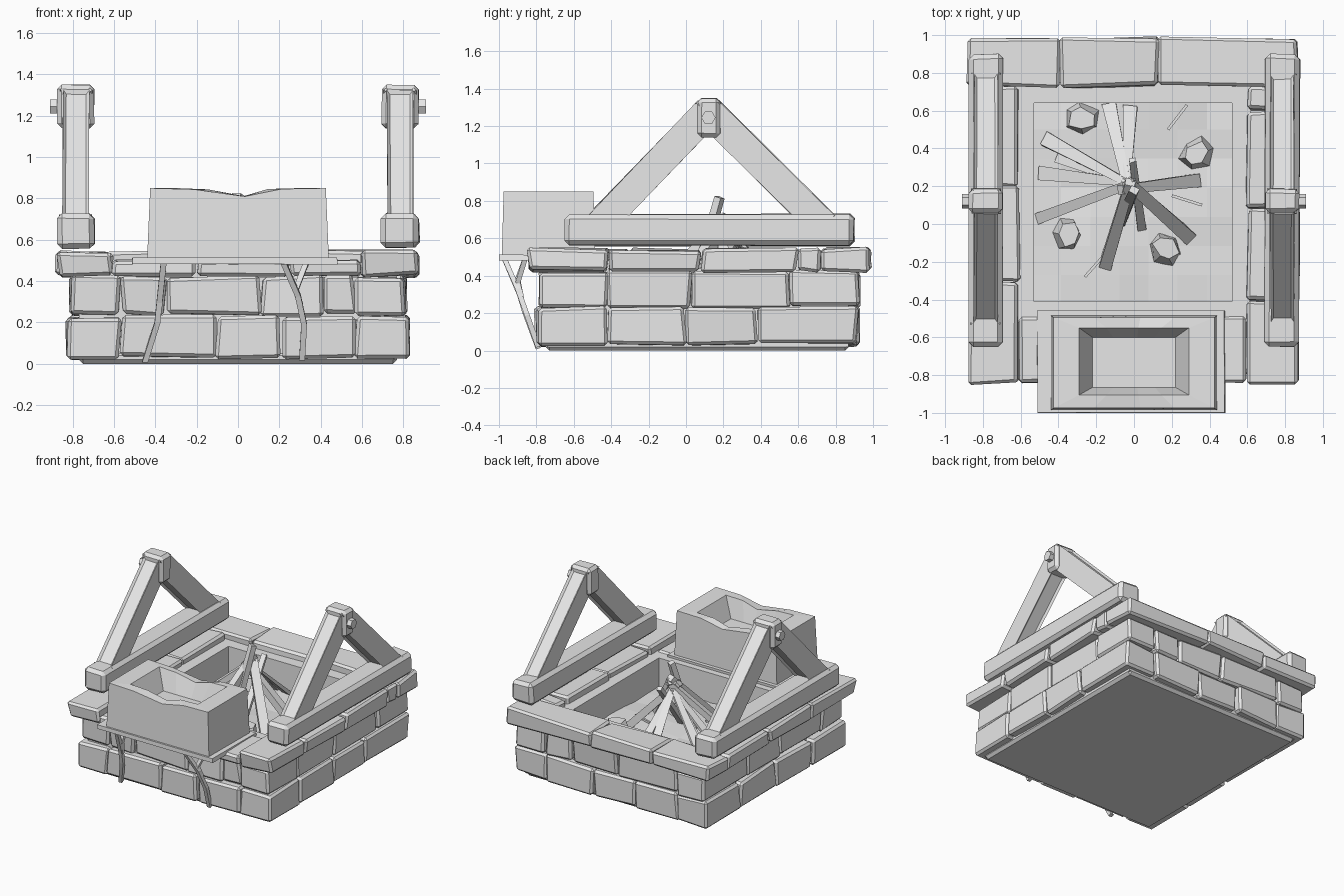
import bpy, bmesh, random
from mathutils import Vector, Matrix

random.seed(7)
cube = bpy.data.objects.get("Cube")
if cube:
    bpy.data.objects.remove(cube, do_unlink=True)

GREY = (0.8, 0.8, 0.8, 1)
mat = bpy.data.materials.new("plain_grey")
mat.use_nodes = True
mat.diffuse_color = GREY
mat.node_tree.nodes["Principled BSDF"].inputs["Base Color"].default_value = GREY


def finish(name, bm):
    bmesh.ops.recalc_face_normals(bm, faces=bm.faces[:])
    mesh = bpy.data.meshes.new(name)
    bm.to_mesh(mesh)
    bm.free()
    mesh.materials.append(mat)
    obj = bpy.data.objects.new(name, mesh)
    bpy.context.collection.objects.link(obj)
    return obj


def jitter(bm, amount):
    for v in bm.verts:
        v.co += Vector([random.uniform(-amount, amount) for _ in range(3)])


def block(name, lo, hi, bevel=0.018, rough=0.0):
    """Box between two corners, with chipped corners and chamfered edges."""
    lo, hi = Vector(lo), Vector(hi)
    bm = bmesh.new()
    bmesh.ops.create_cube(bm, size=1)
    for v in bm.verts:
        v.co = (lo + hi) / 2 + v.co * (hi - lo)
    jitter(bm, rough)
    if bevel:
        bmesh.ops.bevel(bm, geom=bm.edges[:], offset=bevel, segments=1, affect='EDGES')
    return finish(name, bm)


def beam(name, a, b, width, height, side=None, bevel=0.0, taper=1.0, rough=0.0):
    """Squared timber from a to b; width runs along the side direction."""
    a, b = Vector(a), Vector(b)
    d = (b - a).normalized()
    s = Vector(side) if side else d.cross(Vector((0, 0, 1))).normalized()
    u = s.cross(d)
    bm = bmesh.new()
    bmesh.ops.create_cube(bm, size=1)
    for v in bm.verts:
        x, y, z = v.co
        k = taper if z > 0 else 1
        v.co = (a + b) / 2 + d * z * (b - a).length + (s * x * width + u * y * height) * k
    jitter(bm, rough)
    if bevel:
        bmesh.ops.bevel(bm, geom=bm.edges[:], offset=bevel, segments=1, affect='EDGES')
    return finish(name, bm)


def loft(name, loops, closed=False):
    """Skin point loops; either cap both ends or join last loop to first."""
    bm = bmesh.new()
    rings = [[bm.verts.new(p) for p in loop] for loop in loops]
    pairs = list(zip(rings, rings[1:]))
    if closed:
        pairs.append((rings[-1], rings[0]))
    else:
        bm.faces.new(rings[0])
        bm.faces.new(rings[-1])
    n = len(rings[0])
    for r, q in pairs:
        for i in range(n):
            j = (i + 1) % n
            bm.faces.new((r[i], r[j], q[j], q[i]))
    return finish(name, bm)


def rect(x0, x1, y0, y1, z):
    return [(x0, y0, z), (x1, y0, z), (x1, y1, z), (x0, y1, z)]


def frame(name, outer, inner, z0, z1):
    loft(name, [rect(*outer, z0), rect(*outer, z1), rect(*inner, z1), rect(*inner, z0)], True)


def row(name, cuts, axis, near, far, z0, z1, rough=0.012):
    """Row of stones along an axis, split at the cuts."""
    for i, (a, b) in enumerate(zip(cuts, cuts[1:])):
        a, b = a + 0.004, b - 0.004
        lo, hi = ((a, near), (b, far)) if axis == "x" else ((near, a), (far, b))
        block(f"{name}_{i + 1}", (*lo, z0), (*hi, z1), 0.016, rough)


# Core of the hearth: base slab, inner wall and ledge
block("base_slab", (-0.77, -0.75, 0), (0.77, 0.87, 0.06), 0.02)
frame("core_wall", (-0.77, 0.77, -0.74, 0.87), (-0.54, 0.53, -0.42, 0.65), 0.02, 0.42)
frame("inner_ledge", (-0.63, 0.62, -0.52, 0.75), (-0.53, 0.52, -0.41, 0.64), 0.2, 0.49)

# Lower and upper stone courses
row("lower_right_stone", [-0.79, -0.42, 0, 0.38, 0.92], "y", 0.57, 0.825, 0.03, 0.23)
row("lower_left_stone", [-0.79, -0.36, 0.06, 0.5, 0.92], "y", -0.825, -0.57, 0.03, 0.23)
row("lower_front_stone", [-0.57, -0.11, 0.21, 0.57], "x", -0.8, -0.55, 0.03, 0.23)
row("lower_back_stone", [-0.57, -0.2, 0.16, 0.57], "x", 0.67, 0.92, 0.03, 0.23)
row("upper_right_stone", [-0.78, -0.42, 0.03, 0.56, 0.93], "y", 0.57, 0.81, 0.235, 0.425)
row("upper_left_stone", [-0.78, -0.5, 0, 0.4, 0.93], "y", -0.81, -0.57, 0.235, 0.425)
row("upper_front_stone", [-0.57, -0.35, 0.11, 0.42, 0.57], "x", -0.78, -0.55, 0.235, 0.425)
row("upper_back_stone", [-0.57, -0.05, 0.34, 0.57], "x", 0.67, 0.92, 0.235, 0.425)

# Overhanging cap stones
row("cap_right_stone", [-0.85, -0.41, 0.08, 0.6, 0.73], "y", 0.6, 0.87, 0.425, 0.54)
row("cap_left_stone", [-0.85, -0.3, 0.2, 0.73], "y", -0.87, -0.61, 0.425, 0.54)
row("cap_front_stone", [-0.61, -0.2, 0.25, 0.6], "x", -0.84, -0.49, 0.425, 0.5, 0.006)
row("cap_back_stone", [-0.88, -0.39, 0.13, 0.87], "x", 0.73, 0.985, 0.425, 0.545)

# Uneven ash floor inside the pit
bm = bmesh.new()
bmesh.ops.create_grid(bm, x_segments=7, y_segments=7, size=0.54,
                      matrix=Matrix.Translation((0, 0.115, 0.27)))
for v in bm.verts:
    v.co.z += random.uniform(-0.015, 0.015)
finish("ash_floor", bm)

# Loose rocks on the ash
for i, (x, y) in enumerate([(-0.28, 0.56), (0.33, 0.37), (-0.35, -0.05), (0.17, -0.13)]):
    bm = bmesh.new()
    bmesh.ops.create_cone(bm, cap_ends=True, segments=6, radius1=0.1, radius2=0.07, depth=0.1,
                          matrix=Matrix.Translation((x, y, 0.31)) @ Matrix.Rotation(i * 0.8, 4, 'Z')
                          @ Matrix.Diagonal((1, 0.8, 1, 1)))
    jitter(bm, 0.012)
    finish(f"rock_{i + 1}", bm)

# Firewood stacked as a cone: foot, top, width
LOGS = [((-0.5, 0.03), (0.0, 0.22, 0.69), 0.05), ((0.33, 0.23), (-0.07, 0.18, 0.68), 0.055),
        ((0.29, -0.07), (-0.03, 0.22, 0.7), 0.06), ((-0.15, -0.22), (-0.02, 0.22, 0.72), 0.055),
        ((-0.07, 0.02), (0.0, 0.18, 0.82), 0.05), ((0.04, -0.02), (-0.01, 0.34, 0.68), 0.04)]
for i, (foot, top, w) in enumerate(LOGS):
    beam(f"log_{i + 1}", (*foot, 0.26), top, w * 1.2, w, taper=0.8, rough=0.004)
PLANKS = [(-0.47, 0.45), (-0.5, 0.27), (-0.13, 0.63), (-0.02, 0.62), (-0.4, 0.36)]
for i, foot in enumerate(PLANKS):
    beam(f"plank_{i + 1}", (*foot, 0.28), (-0.04, 0.22, 0.64), 0.075, 0.025, taper=0.5, rough=0.004)
for i, (a, b) in enumerate([((0.18, 0.5), (0.28, 0.63)), ((0.2, 0.15), (0.36, 0.1)),
                            ((-0.1, -0.1), (-0.26, -0.28))]):
    beam(f"twig_{i + 1}", (*a, 0.285), (*b, 0.285), 0.015, 0.015)

# Stone trough with a worn dip in the rim, on a thin shelf
STEPS = [(-1, 0), (-0.5, 0.006), (0.08, 0.04), (0.5, 0.004), (1, 0)]


def trough_loop(half, y0, y1, z, dip=0):
    front = [(half * t, y0, z - dip * d) for t, d in STEPS]
    back = [(half * t, y1, z - dip * d) for t, d in reversed(STEPS)]
    return front + back


loft("trough", [trough_loop(0.44, -0.985, -0.485, 0.5), trough_loop(0.425, -0.975, -0.495, 0.85, 1),
                trough_loop(0.29, -0.905, -0.55, 0.85, 1), trough_loop(0.22, -0.865, -0.6, 0.7)])
block("trough_shelf", (-0.51, -1.0, 0.485), (0.48, -0.46, 0.51), 0, 0.004)

# Bent twig props under the trough
PROPS = [[(-0.36, -0.97, 0.49), (-0.38, -0.89, 0.3), (-0.39, -0.86, 0.2), (-0.45, -0.79, 0.01)],
         [(-0.36, -0.86, 0.49), (-0.37, -0.9, 0.38), (-0.38, -0.88, 0.28)],
         [(0.22, -0.97, 0.49), (0.29, -0.9, 0.33), (0.32, -0.85, 0.19), (0.31, -0.79, 0.02)],
         [(0.33, -0.86, 0.49), (0.28, -0.9, 0.36), (0.3, -0.88, 0.29)]]
for i, points in enumerate(PROPS):
    for j, (a, b) in enumerate(zip(points, points[1:])):
        beam(f"prop_{i + 1}_{j + 1}", a, b, 0.028, 0.028, side=(1, 0, 0))

# Timber A-frames on both sides
for name, s in (("left", 1), ("right", -1)):
    x = 0.785 * s
    block(f"{name}_sill_beam", (x - 0.092, -0.65, 0.56), (x + 0.092, 0.9, 0.73), 0.025, 0.005)
    for end, foot, top in (("back", 0.74, 0.13), ("front", -0.47, 0.11)):
        beam(f"{name}_{end}_rafter", (x, foot, 0.665), (x, top, 1.27), 0.125, 0.13,
             side=(1, 0, 0), bevel=0.015, rough=0.003)
    block(f"{name}_peak_block", (x - 0.09, 0.06, 1.14), (x + 0.09, 0.185, 1.35), 0.022, 0.003)
    bm = bmesh.new()
    bmesh.ops.create_cone(bm, cap_ends=True, segments=6, radius1=0.038, radius2=0.038, depth=0.06,
                          matrix=Matrix.Translation((x + 0.095 * s, 0.12, 1.245))
                          @ Matrix.Rotation(1.5708, 4, 'Y'))
    finish(f"{name}_bolt", bm)
